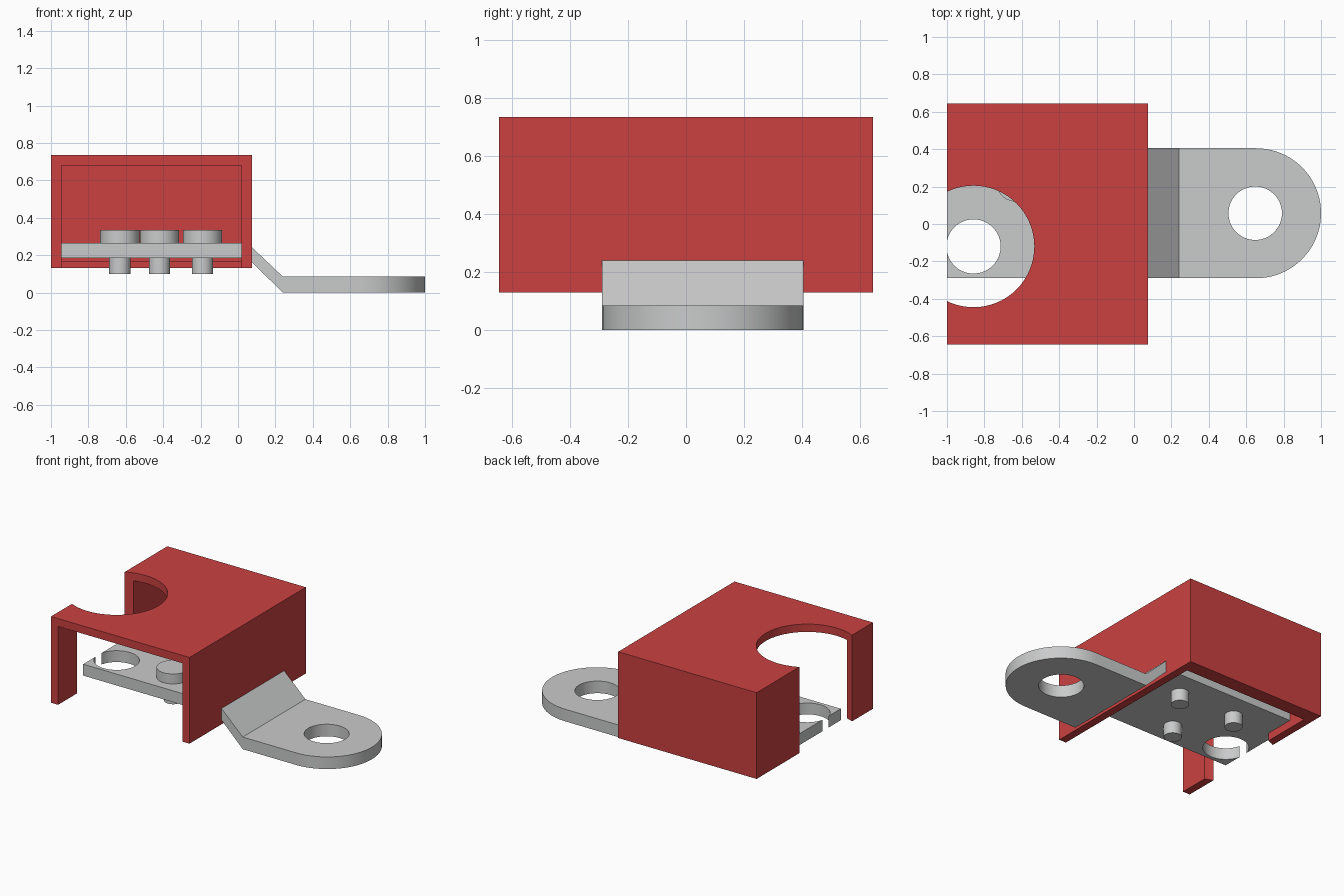
import bpy, bmesh, math

if "Cube" in bpy.data.objects:
    bpy.data.objects.remove(bpy.data.objects["Cube"])


def material(name, rgb):
    m = bpy.data.materials.new(name)
    m.diffuse_color = (*rgb, 1)
    m.use_nodes = True
    m.node_tree.nodes["Principled BSDF"].inputs["Base Color"].default_value = m.diffuse_color
    return m


RED = material("red", (0.6, 0.053, 0.053))
GREY = material("light grey", (0.59, 0.595, 0.6))


def prism(name, pts, direction, mat=None):
    """Extrude a closed planar outline along a direction."""
    bm = bmesh.new()
    face = bm.faces.new([bm.verts.new(p) for p in pts])
    ext = bmesh.ops.extrude_face_region(bm, geom=[face])
    verts = [g for g in ext["geom"] if isinstance(g, bmesh.types.BMVert)]
    bmesh.ops.translate(bm, vec=direction, verts=verts)
    bmesh.ops.recalc_face_normals(bm, faces=bm.faces)
    me = bpy.data.meshes.new(name)
    bm.to_mesh(me)
    bm.free()
    ob = bpy.data.objects.new(name, me)
    bpy.context.collection.objects.link(ob)
    if mat:
        me.materials.append(mat)
    return ob


def box(name, x0, x1, y0, y1, z0, z1, mat=None):
    pts = [(x0, y0, z0), (x1, y0, z0), (x1, y1, z0), (x0, y1, z0)]
    return prism(name, pts, (0, 0, z1 - z0), mat)


def arc(cx, cy, r, z, a0, a1, n):
    return [(cx + r * math.cos(a0 + (a1 - a0) * i / n),
             cy + r * math.sin(a0 + (a1 - a0) * i / n), z) for i in range(n + 1)]


def cylinder(name, cx, cy, r, z0, z1, mat=None):
    return prism(name, arc(cx, cy, r, z0, 0, math.tau, 64)[:-1], (0, 0, z1 - z0), mat)


def boolean(ob, tool, op):
    """Apply a boolean and discard the tool."""
    mod = ob.modifiers.new("cut", "BOOLEAN")
    mod.object, mod.operation, mod.solver = tool, op, "EXACT"
    with bpy.context.temp_override(object=ob, active_object=ob, selected_objects=[ob]):
        bpy.ops.object.modifier_apply(modifier=mod.name)
    bpy.data.objects.remove(tool)


def smooth(ob):
    bpy.ops.object.select_all(action="DESELECT")
    ob.select_set(True)
    bpy.context.view_layer.objects.active = ob
    bpy.ops.object.shade_smooth_by_angle(angle=math.radians(30))


HX, HY = -0.858, -0.12      # centre of the post hole and cover cutout
Y0, Y1 = -0.29, 0.405       # strap width
R = (Y1 - Y0) / 2
YC = (Y0 + Y1) / 2

# Cover: shell open at the front and bottom, with a round cutout on the left
cover = box("cover", -1, 0.075, -0.645, 0.645, 0.13, 0.735, RED)
boolean(cover, box("inside", -0.945, 0.02, -0.8, 0.59, 0, 0.68), "DIFFERENCE")
boolean(cover, cylinder("round_cutout", HX, HY, 0.325, 0, 1), "DIFFERENCE")
smooth(cover)
box("cover_back_lip", -0.945, 0.02, 0.545, 0.59, 0.13, 0.165, RED)

# Strap: bent side profile, rounded lug end, two holes
top = [(-0.999, 0.265), (0.05, 0.265), (0.24, 0.085), (1.1, 0.085)]
bottom = [(1.1, 0), (0.24, 0), (0.05, 0.185), (-0.999, 0.185)]
strap = prism("strap", [(x, Y0, z) for x, z in top + bottom], (0, Y1 - Y0, 0), GREY)
outline = [(-1.2, Y1 + 0.1, -0.5), (-1.2, Y0 - 0.1, -0.5), (0.5, Y0 - 0.1, -0.5), (0.5, Y0, -0.5)]
outline += arc(1 - R, YC, R, -0.5, -math.pi / 2, math.pi / 2, 40)
outline += [(0.5, Y1, -0.5), (0.5, Y1 + 0.1, -0.5)]
boolean(strap, prism("rounded_outline", outline, (0, 0, 1.5)), "INTERSECT")
boolean(strap, cylinder("lug_hole", 0.648, YC, 0.143, -0.5, 1), "DIFFERENCE")
boolean(strap, cylinder("post_hole", HX, HY, 0.145, -0.5, 1), "DIFFERENCE")
smooth(strap)

# Rivets: wide head above the strap, thin shank below
for i, (x, y) in enumerate([(-0.632, 0.225), (-0.42, HY), (-0.19, 0.225)], 1):
    smooth(cylinder(f"rivet_head_{i}", x, y, 0.105, 0.265, 0.335, GREY))
    smooth(cylinder(f"rivet_shank_{i}", x, y, 0.057, 0.10, 0.265, GREY))
